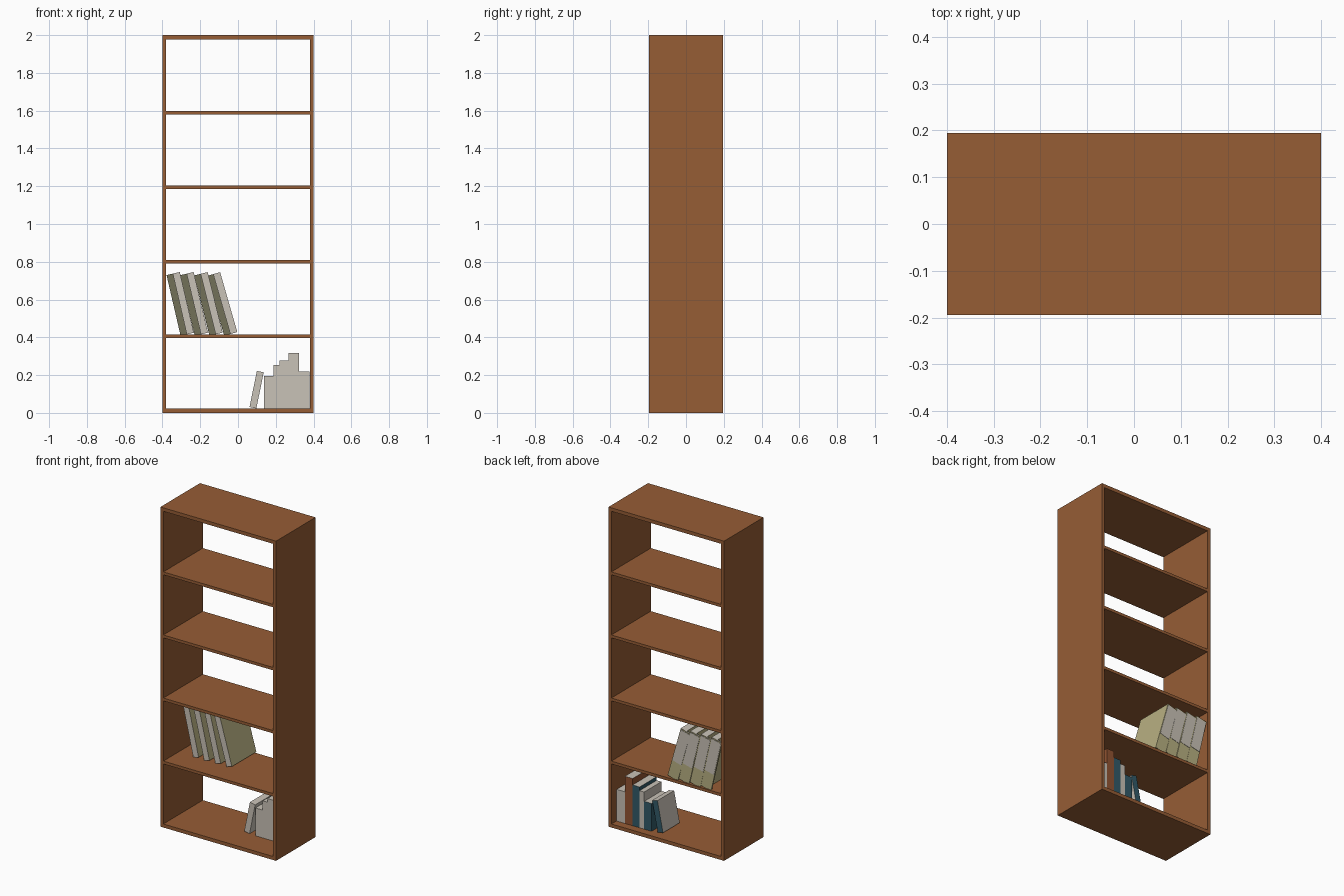
import bpy, bmesh, math
from mathutils import Matrix, Vector

if "Cube" in bpy.data.objects:
    bpy.data.objects.remove(bpy.data.objects["Cube"])


def material(name, rgb):
    m = bpy.data.materials.new(name)
    lin = [((c / 255 + 0.055) / 1.055) ** 2.4 for c in rgb]
    m.diffuse_color = (*lin, 1)
    m.use_nodes = True
    m.node_tree.nodes["Principled BSDF"].inputs["Base Color"].default_value = m.diffuse_color
    return m


WOOD = material("brown wood", (150, 93, 53))
PAPER = material("cream paper", (201, 194, 183))
OLIVE = material("olive cover", (184, 176, 130))
DARK = material("dark olive inside", (114, 113, 88))
TEAL = material("teal cover", (50, 90, 104))
RUST = material("rust cover", (146, 84, 50))


def box(name, lo, hi, mats, rule=None, matrix=None):
    """Box between two corners; rule(normal) picks the material slot."""
    bm = bmesh.new()
    bmesh.ops.create_cube(bm, size=1)
    lo, hi = Vector(lo), Vector(hi)
    for v in bm.verts:
        v.co = Vector([(lo[i] + hi[i]) / 2 + v.co[i] * (hi[i] - lo[i]) for i in range(3)])
    bm.normal_update()
    for f in bm.faces:
        f.material_index = rule(f.normal) if rule else 0
    me = bpy.data.meshes.new(name)
    bm.to_mesh(me)
    bm.free()
    for m in mats:
        me.materials.append(m)
    ob = bpy.data.objects.new(name, me)
    bpy.context.collection.objects.link(ob)
    if matrix:
        ob.matrix_world = matrix
    return ob


def lean(x, z, degrees):
    """Place at (x, z) and tilt the top toward +x by the given angle."""
    return Matrix.Translation((x, 0, z)) @ Matrix.Rotation(math.radians(degrees), 4, 'Y')


# Bookcase frame: sides, bottom, top and four shelves, open back
D = 0.195
for name, s in (("left_side", -1), ("right_side", 1)):
    xs = sorted((s * 0.38, s * 0.4))
    box(name, (xs[0], -D, 0), (xs[1], D, 2), [WOOD])
box("bottom_board", (-0.38, -D, 0), (0.38, D, 0.022), [WOOD])
box("top_board", (-0.38, -D, 1.978), (0.38, D, 2), [WOOD])
for i in range(1, 5):
    z = 0.012 + 0.3945 * i
    box(f"shelf_{i}", (-0.38, -D, z - 0.009), (0.38, D, z + 0.009), [WOOD])

# Leaning binders: page slab, wide spine at the rear, label on the spine
W, H = 0.072, 0.33
for i, (x, a) in enumerate(((-0.304, 13), (-0.229, 13.3), (-0.151, 14), (-0.073, 16))):
    m = lean(x, 0.408, -a)
    box(f"binder_pages_{i}", (W * 0.47, -0.055, 0), (W, 0.18, H), [PAPER, OLIVE],
        lambda n: 1 if abs(n.x) > 0.5 or n.z < -0.5 else 0, m)
    box(f"binder_spine_{i}", (0, 0.178, 0), (W, 0.187, H), [OLIVE, DARK, PAPER],
        lambda n: 1 if n.y < -0.5 else (2 if n.z > 0.5 else 0), m)
    box(f"binder_label_{i}", (0.003, 0.186, H * 0.33), (W - 0.003, 0.189, H * 0.98), [PAPER], None, m)

# Upright books: coloured spine and sides, cream pages
cover_rule = lambda n: 1 if abs(n.x) > 0.5 or n.y > 0.5 else 0
books = ((0.137, 0.188, 0.196, TEAL), (0.188, 0.22, 0.254, PAPER), (0.22, 0.268, 0.277, TEAL),
         (0.268, 0.322, 0.317, RUST), (0.322, 0.378, 0.22, PAPER))
for i, (x0, x1, h, cover) in enumerate(books):
    box(f"book_{i}", (x0, -0.025, 0.022), (x1, 0.145, h), [PAPER, cover], cover_rule)

# Leaning book with a teal spine
box("leaning_book", (0, -0.025, 0), (0.037, 0.14, 0.195), [PAPER, TEAL],
    lambda n: 1 if n.y > 0.5 else 0, lean(0.061, 0.031, 11.5))
